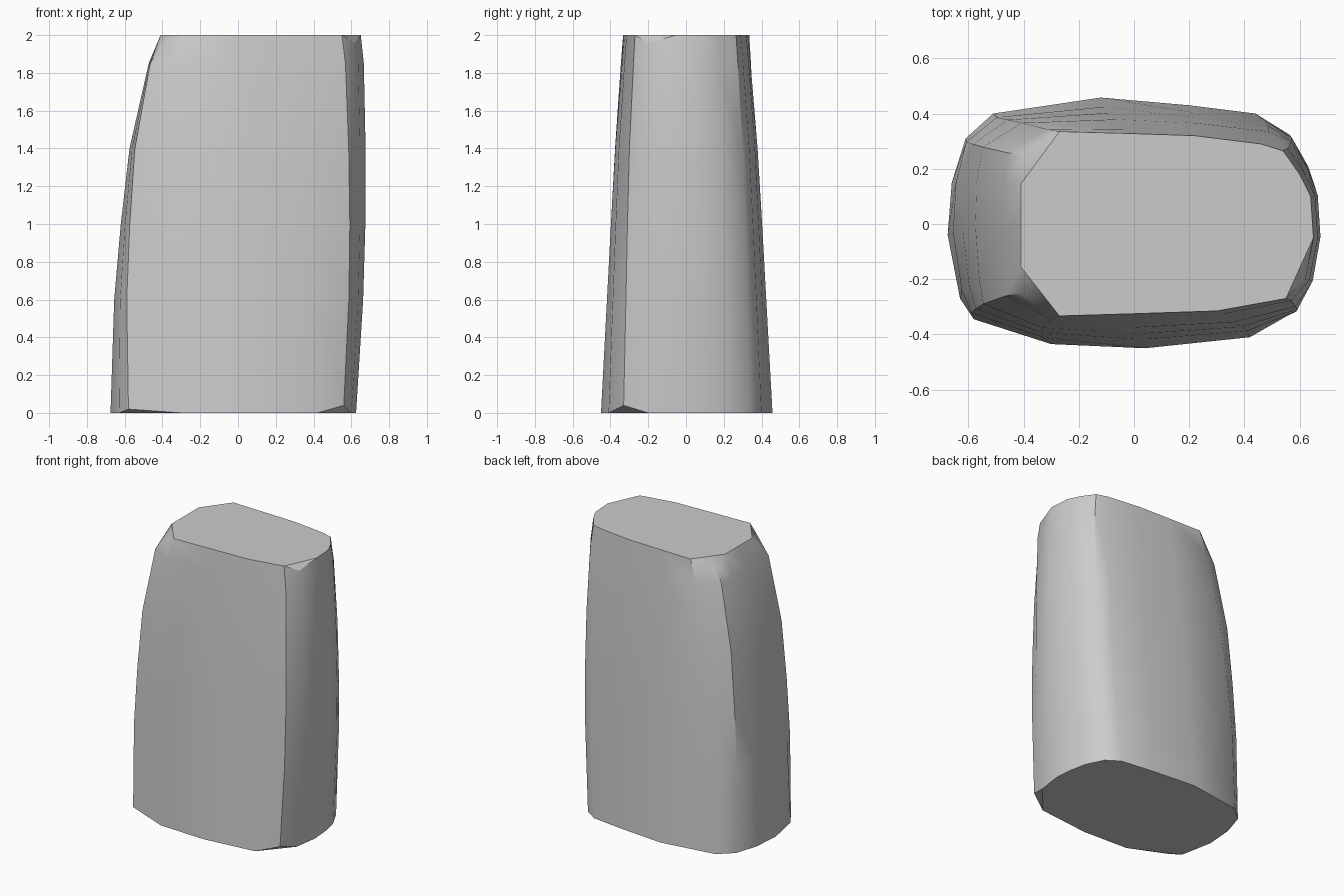
import bpy
import bmesh
import math

default_cube = bpy.data.objects.get("Cube")
if default_cube:
    bpy.data.objects.remove(default_cube, do_unlink=True)

# Matching outlines of the foot and the crown, running around the block
foot_outline = [(-.66, .15), (-.61, .31), (-.51, .4), (-.12, .458), (.2, .43),
                (.44, .4), (.53, .34), (.59, .22), (.615, .1), (.625, -.03),
                (.6, -.2), (.56, -.33), (.42, -.41), (.04, -.45), (-.3, -.435),
                (-.58, -.345), (-.63, -.27), (-.675, -.04)]
crown_outline = [(-.41, .145), (-.4, .25), (-.27, .335), (-.02, .328), (.22, .32),
                 (.46, .29), (.54, .265), (.6, .18), (.64, .1), (.65, -.05),
                 (.62, -.2), (.55, -.27), (.3, -.315), (0, -.325), (-.27, -.333),
                 (-.41, -.25), (-.41, -.155), (-.41, 0)]

# Corner points pulled away from the caps, leaving small chamfer triangles
foot_chips = {11: .04, 15: .02}
crown_chips = {1: -.05, 10: -.04, 15: -.06}

# Height with the outward bulge of the left edge, right edge and broad sides
levels = [(0, 0, 0, 0), (.6, .06, .03, .006), (1, .078, .037, .01),
          (1.4, .085, .033, .012), (1.85, .045, .018, .004), (2, 0, 0, 0)]
HEIGHT = 2


def make_ring(bm, level, chips):
    """Blend both outlines at one height and push the sides outward."""
    z, left_bulge, right_bulge, side_bulge = level
    blend = z / HEIGHT
    ring = []
    for i, (foot, crown) in enumerate(zip(foot_outline, crown_outline)):
        x = foot[0] + (crown[0] - foot[0]) * blend
        y = foot[1] + (crown[1] - foot[1]) * blend
        reach = max(-1, min(1, x / .45))
        x += reach * (right_bulge if x > 0 else left_bulge)
        y += side_bulge * max(-1, min(1, y / .3))
        ring.append(bm.verts.new((x, y, z + chips.get(i, 0))))
    return ring


def close_ring(bm, ring, chips):
    """Fill a flat cap and a triangle at every chipped corner."""
    bm.faces.new([v for i, v in enumerate(ring) if i not in chips])
    for i in chips:
        bm.faces.new((ring[i - 1], ring[i], ring[(i + 1) % len(ring)]))


# Tapered block lofted through the levels
bm = bmesh.new()
rings = []
for level in levels:
    chips = {}
    if level is levels[0]:
        chips = foot_chips
    elif level is levels[-1]:
        chips = crown_chips
    rings.append(make_ring(bm, level, chips))
for lower, upper in zip(rings, rings[1:]):
    for i in range(len(lower)):
        bm.faces.new((lower[i - 1], lower[i], upper[i], upper[i - 1]))
close_ring(bm, rings[0], foot_chips)
close_ring(bm, rings[-1], crown_chips)
bmesh.ops.recalc_face_normals(bm, faces=bm.faces)

mesh = bpy.data.meshes.new("tapered_block")
bm.to_mesh(mesh)
bm.free()
block = bpy.data.objects.new("tapered_block", mesh)
bpy.context.collection.objects.link(block)

# Plain grey finish
colour = (.6, .6, .6, 1)
grey = bpy.data.materials.new("light_grey")
grey.use_nodes = True
grey.diffuse_color = colour
grey.node_tree.nodes["Principled BSDF"].inputs["Base Color"].default_value = colour
mesh.materials.append(grey)

# Smooth walls with crisp cap edges
bpy.ops.object.select_all(action='DESELECT')
block.select_set(True)
bpy.context.view_layer.objects.active = block
bpy.ops.object.shade_smooth_by_angle(angle=math.radians(35))
